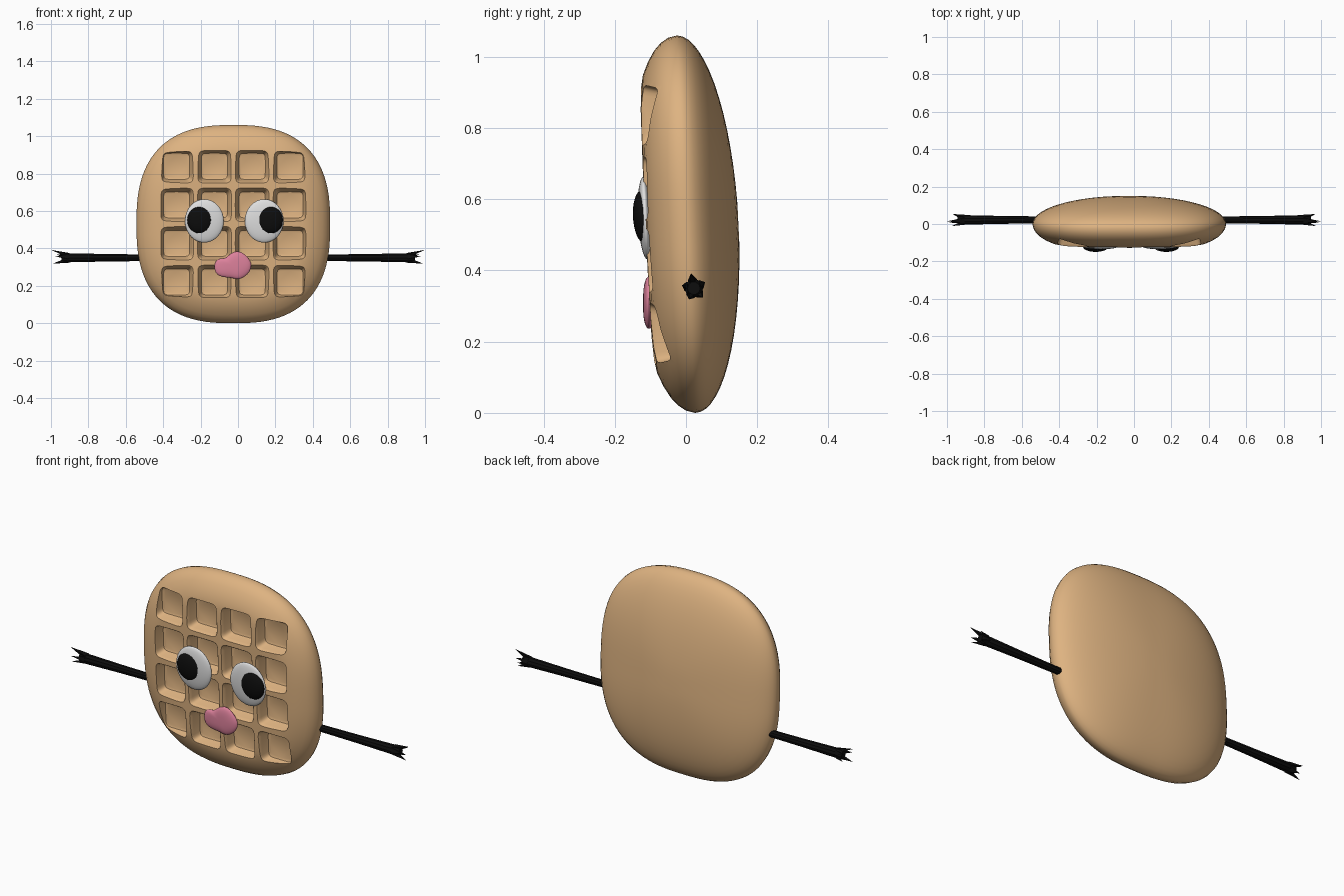
import bpy, bmesh
from math import sin, cos, pi, copysign, radians
from mathutils import Vector

cube = bpy.data.objects.get("Cube")
if cube:
    bpy.data.objects.remove(cube, do_unlink=True)

MID_X, MID_Z = -0.025, 0.53
TILT = -0.048


def material(name, rgb):
    mat = bpy.data.materials.new(name)
    mat.use_nodes = True
    mat.diffuse_color = (*rgb, 1)
    mat.node_tree.nodes["Principled BSDF"].inputs["Base Color"].default_value = (*rgb, 1)
    return mat


tan = material("golden tan", (0.73, 0.45, 0.22))
white = material("eye white", (0.75, 0.75, 0.75))
black = material("black", (0.004, 0.004, 0.004))
pink = material("pink", (0.72, 0.22, 0.33))


def lean(x, y, z):
    """Place a point given relative to the body centre on the leaning body."""
    return Vector((MID_X + x, y + TILT * z, MID_Z + z))


def loft(bm, rings):
    """Skin a list of closed rings and cap both ends."""
    rows = [[bm.verts.new(p) for p in ring] for ring in rings]
    n = len(rows[0])
    for a, b in zip(rows, rows[1:]):
        for i in range(n):
            j = (i + 1) % n
            bm.faces.new((a[i], a[j], b[j], b[i]))
    bm.faces.new(rows[0])
    bm.faces.new(rows[-1])


def finish(name, bm, mat, angle=40):
    bmesh.ops.recalc_face_normals(bm, faces=bm.faces)
    mesh = bpy.data.meshes.new(name)
    bm.to_mesh(mesh)
    bm.free()
    mesh.materials.append(mat)
    obj = bpy.data.objects.new(name, mesh)
    bpy.context.collection.objects.link(obj)
    smooth(obj, angle)
    return obj


def smooth(obj, angle):
    bpy.ops.object.select_all(action='DESELECT')
    obj.select_set(True)
    bpy.context.view_layer.objects.active = obj
    bpy.ops.object.shade_smooth_by_angle(angle=radians(angle))


def superellipse(a, b, power, count):
    pts = []
    for i in range(count):
        t = 2 * pi * i / count
        c, s = cos(t), sin(t)
        pts.append((a * copysign(abs(c) ** (2 / power), c),
                    b * copysign(abs(s) ** (2 / power), s)))
    return pts


# Body: rounded square cushion, flatter on the front
outline = superellipse(0.518, 0.53, 2.6, 96)
profile = [(0.3, -0.114), (0.6, -0.112), (0.72, -0.108), (0.79, -0.101), (0.86, -0.085),
           (0.92, -0.066), (0.96, -0.047), (0.988, -0.025)]
for i in range(15):
    t = pi / 2 * i / 15
    profile.append((cos(t), 0.148 * sin(t)))
bm = bmesh.new()
loft(bm, [[lean(x * r, y, z * r) for x, z in outline] for r, y in profile])
body = finish("body", bm, tan)

# Grid pockets: tapered rounded cutters sunk into the front
bm = bmesh.new()
steps = [(-0.2, 0.098), (-0.118, 0.094), (-0.108, 0.086), (-0.095, 0.081),
         (-0.065, 0.074), (-0.056, 0.070), (-0.052, 0.060)]
for col in range(4):
    for row in range(4):
        cx, cz = (col - 1.5) * 0.202, (row - 1.5) * 0.206
        loft(bm, [[lean(cx + x, y, cz + z) for x, z in superellipse(h, h, 7, 32)]
                  for y, h in steps])
cutter = finish("pocket_cutter", bm, tan)
cutter.hide_render = True
cut = body.modifiers.new("pockets", 'BOOLEAN')
cut.operation = 'DIFFERENCE'
cut.solver = 'EXACT'
cut.object = cutter
bpy.context.view_layer.objects.active = body
bpy.ops.object.modifier_apply(modifier=cut.name)
bpy.data.objects.remove(cutter, do_unlink=True)
smooth(body, 40)


# Eyes: flattened domes with pupils looking outwards
def dome(name, centre, size, mat):
    bm = bmesh.new()
    bmesh.ops.create_uvsphere(bm, u_segments=32, v_segments=16, radius=1)
    for v in bm.verts:
        x, y, z = (v.co[k] * size[k] for k in range(3))
        v.co = Vector(centre) + Vector((x, y + TILT * z, z))
    finish(name, bm, mat, 60)


for side, x, pupil_x in (("right", -0.18, -0.205), ("left", 0.14, 0.173)):
    dome(side + "_eye", (x, -0.114, 0.547), (0.104, 0.021, 0.116), white)
    dome(side + "_pupil", (pupil_x, -0.122, 0.551), (0.067, 0.027, 0.073), black)

# Tongue: soft bean-shaped pad
bean = [(-0.13, 0.30), (-0.122, 0.335), (-0.10, 0.348), (-0.07, 0.345), (-0.05, 0.365),
        (-0.025, 0.383), (0.01, 0.387), (0.04, 0.368), (0.066, 0.338), (0.075, 0.31),
        (0.066, 0.275), (0.035, 0.245), (0.0, 0.231), (-0.03, 0.242), (-0.06, 0.243),
        (-0.10, 0.25), (-0.122, 0.267)]
bm = bmesh.new()
rings = []
for i in range(9):
    t = pi * (i + 0.5) / 9
    rings.append([(-0.025 + (x + 0.025) * sin(t) ** 0.7, -0.104 - 0.017 * cos(t),
                   0.308 + (z - 0.308) * sin(t) ** 0.7) for x, z in bean])
loft(bm, rings)
tongue = finish("tongue", bm, pink, 60)
sub = tongue.modifiers.new("soften", 'SUBSURF')
sub.levels = sub.render_levels = 1

# Arms: thin sticks widening into ragged pointed fingers
fingers = [(0.5, 0.036, 0.97), (1.75, 0.043, 1.0), (2.9, 0.034, 0.975),
           (4.3, 0.034, 0.99), (5.5, 0.036, 0.96)]
for side, s in (("right", -1), ("left", 1)):
    bm = bmesh.new()
    rings = []
    for x, r in ((0.44, 0.018), (0.7, 0.021), (0.93, 0.026), (0.945, 0.018)):
        rings.append([(s * x, 0.022 + r * cos(2 * pi * i / 10), 0.35 + r * sin(2 * pi * i / 10))
                      for i in range(10)])
    loft(bm, rings)
    for angle, spread, reach in fingers:
        d = Vector((0, cos(angle), sin(angle)))
        across = Vector((0, -sin(angle), cos(angle))) * 0.013
        base = Vector((s * 0.905, 0.022, 0.35))
        tip = bm.verts.new(Vector((s * reach, 0.022, 0.35)) + d * spread)
        foot = [bm.verts.new(base + p) for p in
                (d * 0.024 + across, d * 0.024 - across, d * 0.002 - across, d * 0.002 + across)]
        for i in range(4):
            bm.faces.new((foot[i], foot[(i + 1) % 4], tip))
        bm.faces.new(foot)
    finish(side + "_arm", bm, black, 30)
